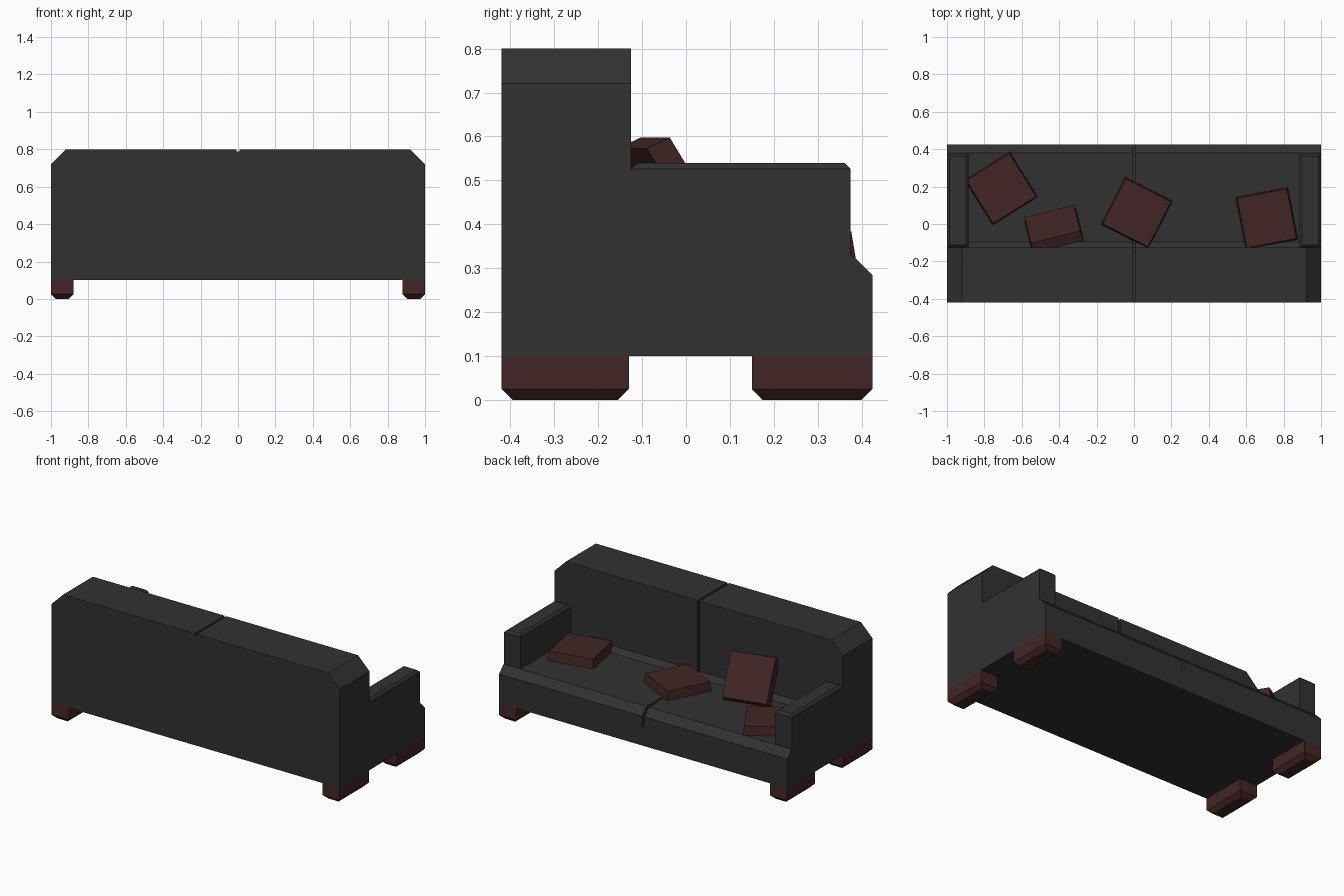
import bpy, bmesh
from math import radians
from mathutils import Matrix, Vector

if "Cube" in bpy.data.objects:
    bpy.data.objects.remove(bpy.data.objects["Cube"])


def material(name, rgb):
    m = bpy.data.materials.new(name)
    m.diffuse_color = (*rgb, 1)
    m.use_nodes = True
    m.node_tree.nodes["Principled BSDF"].inputs["Base Color"].default_value = m.diffuse_color
    return m


GREY = material("charcoal fabric", (0.031, 0.031, 0.031))
RED = material("dark maroon", (0.056, 0.0185, 0.0185))


def finish(name, bm, mat):
    bmesh.ops.recalc_face_normals(bm, faces=bm.faces[:])
    me = bpy.data.meshes.new(name)
    bm.to_mesh(me)
    bm.free()
    me.materials.append(mat)
    ob = bpy.data.objects.new(name, me)
    bpy.context.collection.objects.link(ob)
    return ob


def extrude_profile(name, points, offset, mat):
    """Extrude a flat polygon along a vector."""
    bm = bmesh.new()
    face = bm.faces.new([bm.verts.new(p) for p in points])
    out = bmesh.ops.extrude_face_region(bm, geom=[face])
    bmesh.ops.translate(bm, vec=Vector(offset),
                        verts=[v for v in out["geom"] if isinstance(v, bmesh.types.BMVert)])
    return finish(name, bm, mat)


def box(name, lo, hi, mat, bevel=0.0, bevel_z=None):
    """Box from corner to corner; edges lying at height bevel_z are chamfered."""
    lo, hi = Vector(lo), Vector(hi)
    bm = bmesh.new()
    bmesh.ops.create_cube(bm, size=1, matrix=Matrix.Translation((lo + hi) / 2)
                          @ Matrix.Diagonal((*(hi - lo), 1)))
    if bevel:
        edges = [e for e in bm.edges if all(abs(v.co.z - bevel_z) < 1e-4 for v in e.verts)]
        bmesh.ops.bevel(bm, geom=edges, offset=bevel, segments=1, affect='EDGES')
    return finish(name, bm, mat)


def cut(ob, name, lo, hi):
    """Subtract a narrow seam box from a part."""
    cutter = box(name, lo, hi, GREY)
    cutter.hide_render = True
    cutter.hide_set(True)
    mod = ob.modifiers.new(name, 'BOOLEAN')
    mod.operation, mod.solver, mod.object = 'DIFFERENCE', 'EXACT', cutter


# backrest with chamfered top corners and a centre seam
back = extrude_profile("backrest",
                       [(x, -0.42, z) for x, z in ((-1, 0.1), (1, 0.1), (1, 0.72), (0.92, 0.8),
                                                   (-0.92, 0.8), (-1, 0.72))],
                       (0, 0.295, 0), GREY)
cut(back, "back_top_seam", (-0.007, -0.5, 0.788), (0.007, 0, 0.9))
cut(back, "back_front_seam", (-0.007, -0.14, 0.3), (0.007, 0, 0.85))

# seat base with sloped front lip and small rear fillet
seat = extrude_profile("seat",
                       [(-1, y, z) for y, z in ((-0.125, 0.1), (0.425, 0.1), (0.425, 0.283),
                                                (0.38, 0.328), (-0.095, 0.328), (-0.125, 0.358))],
                       (2, 0, 0), GREY)
cut(seat, "seat_top_seam", (-0.007, -0.2, 0.315), (0.007, 0.39, 0.5))
cut(seat, "seat_front_seam", (-0.007, 0.37, 0.22), (0.007, 0.5, 0.4))

# arms and feet on both sides
for side, s in (("left", -1), ("right", 1)):
    x0, x1 = sorted((s * 0.885, s * 1.0))
    box(side + "_arm", (x0, -0.125, 0.3), (x1, 0.375, 0.54), GREY, 0.014, 0.54)
    x0, x1 = sorted((s * 0.88, s * 1.0))
    for end, y0, y1 in (("back", -0.42, -0.13), ("front", 0.15, 0.425)):
        box(f"{side}_{end}_foot", (x0, y0, 0), (x1, y1, 0.1), RED, 0.025, 0)


def pillow(name, loc, tilt, yaw):
    """Square cushion, slightly narrower on its upper face."""
    bm = bmesh.new()
    bmesh.ops.create_cube(bm, size=1, matrix=Matrix.Diagonal((0.285, 0.285, 0.06, 1)))
    for v in bm.verts:
        if v.co.z > 0:
            v.co.x *= 0.95
            v.co.y *= 0.95
    ob = finish(name, bm, RED)
    ob.location = loc
    ob.rotation_euler = (radians(tilt), 0, radians(yaw))


# three pillows lying on the seat, one leaning on the backrest
pillow("pillow_corner", (-0.71, 0.19, 0.353), 0, 32)
pillow("pillow_middle", (0.015, 0.06, 0.355), 0, -27)
pillow("pillow_side", (0.71, 0.03, 0.355), 0, 11)
pillow("pillow_leaning", (-0.43, -0.025, 0.467), -58, 14)
